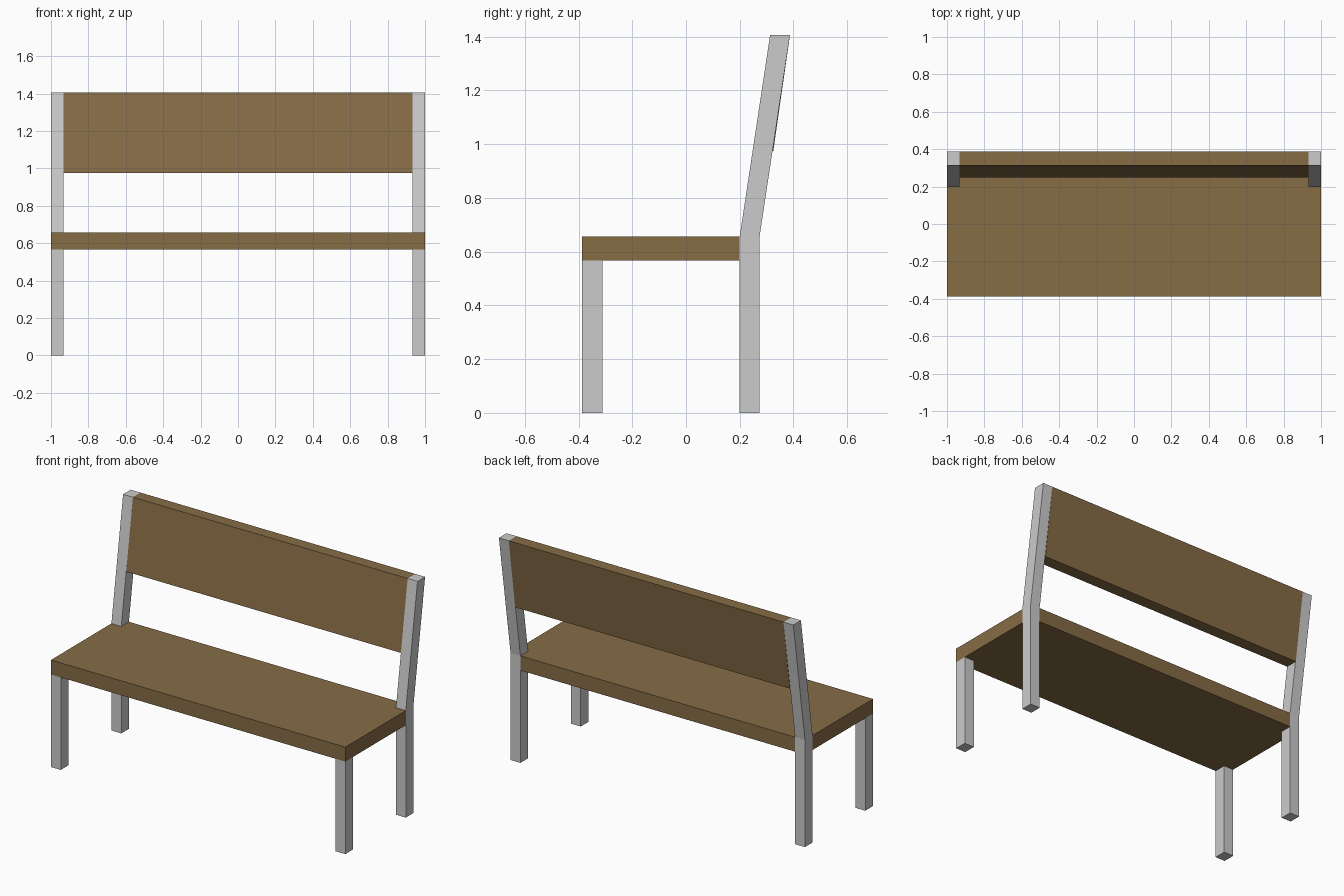
import bpy, bmesh
from mathutils import Vector

if "Cube" in bpy.data.objects:
    bpy.data.objects.remove(bpy.data.objects["Cube"])

wood = bpy.data.materials.new("wood")
wood.diffuse_color = (0.24, 0.15, 0.06, 1)
wood.use_nodes = True
wood.node_tree.nodes["Principled BSDF"].inputs["Base Color"].default_value = wood.diffuse_color


def prism(name, outline, offset, material=None):
    """Extrude a flat outline of 3D points along an offset."""
    bm = bmesh.new()
    face = bm.faces.new([bm.verts.new(p) for p in outline])
    ext = bmesh.ops.extrude_face_region(bm, geom=[face])
    moved = [g for g in ext["geom"] if isinstance(g, bmesh.types.BMVert)]
    bmesh.ops.translate(bm, verts=moved, vec=Vector(offset))
    bmesh.ops.recalc_face_normals(bm, faces=bm.faces)
    mesh = bpy.data.meshes.new(name)
    bm.to_mesh(mesh)
    bm.free()
    obj = bpy.data.objects.new(name, mesh)
    bpy.context.collection.objects.link(obj)
    if material:
        mesh.materials.append(material)
    return obj


LEG_W = 0.067           # leg width along x
INNER = 1 - LEG_W       # inner face of the legs
SEAT_LOW, SEAT_TOP, TOP = 0.568, 0.657, 1.407
FRONT, NOTCH, BACK = -0.387, 0.2, 0.274

# Seat board, notched at the rear corners around the back legs
seat = [(-1, FRONT), (1, FRONT), (1, NOTCH), (INNER, NOTCH), (INNER, BACK),
        (-INNER, BACK), (-INNER, NOTCH), (-1, NOTCH)]
prism("seat", [(x, y, SEAT_LOW) for x, y in seat], (0, 0, SEAT_TOP - SEAT_LOW), wood)

# Legs: straight at the front, bent into back posts at the rear
front_leg = [(FRONT, 0), (-0.311, 0), (-0.311, SEAT_LOW), (FRONT, SEAT_LOW)]
back_leg = [(NOTCH, 0), (BACK, 0), (BACK, SEAT_TOP), (0.387, TOP),
            (0.313, TOP), (NOTCH, SEAT_TOP)]
for side, x in (("left", -1), ("right", INNER)):
    for name, profile in (("front_leg", front_leg), ("back_leg", back_leg)):
        prism(f"{name}_{side}", [(x, y, z) for y, z in profile], (LEG_W, 0, 0))

# Leaning backrest board between the posts
backrest = [(0.248, 0.975), (0.325, 0.975), (0.387, TOP), (0.313, TOP)]
prism("backrest", [(-INNER, y, z) for y, z in backrest], (2 * INNER, 0, 0), wood)
